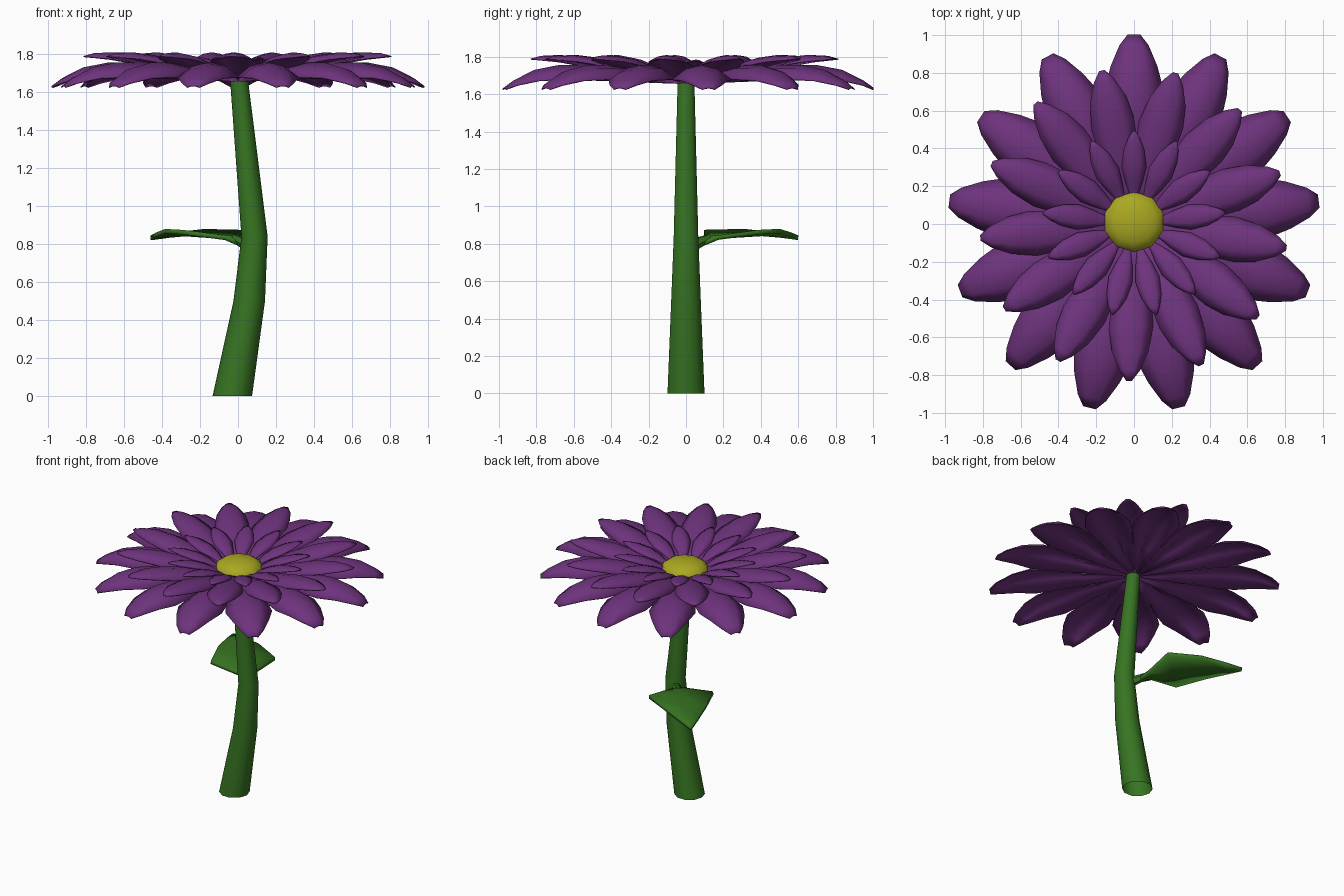
import bpy, bmesh, math
from mathutils import Vector

if "Cube" in bpy.data.objects:
    bpy.data.objects.remove(bpy.data.objects["Cube"])


def material(name, rgb):
    m = bpy.data.materials.new(name)
    m.diffuse_color = (*rgb, 1)
    m.use_nodes = True
    m.node_tree.nodes["Principled BSDF"].inputs["Base Color"].default_value = m.diffuse_color
    return m


PURPLE = material("petal purple", (0.155, 0.033, 0.205))
GREEN = material("stem green", (0.038, 0.175, 0.016))
YELLOW = material("centre yellow", (0.40, 0.39, 0.015))


def finish(bm, name, mat, angle=50):
    me = bpy.data.meshes.new(name)
    bm.normal_update()
    bm.to_mesh(me)
    bm.free()
    ob = bpy.data.objects.new(name, me)
    bpy.context.collection.objects.link(ob)
    me.materials.append(mat)
    bpy.ops.object.select_all(action='DESELECT')
    ob.select_set(True)
    bpy.context.view_layer.objects.active = ob
    bpy.ops.object.shade_smooth_by_angle(angle=math.radians(angle))
    return ob


def blade(bm, rows, angle, across, origin=(0, 0)):
    """Curved sheet pointing outward; rows are (distance, half width, z, edge drop)."""
    d = Vector((math.cos(angle), math.sin(angle), 0))
    p = Vector((-d.y, d.x, 0))
    o = Vector((*origin, 0))
    grid = []
    for r, w, z, drop in rows:
        grid.append([bm.verts.new(o + d * r + p * w * u + Vector((0, 0, z - drop * u * u)))
                     for u in across])
    for a, b in zip(grid, grid[1:]):
        for j in range(len(across) - 1):
            bm.faces.new((a[j], b[j], b[j + 1], a[j + 1]))


def thicken(ob, t):
    mod = ob.modifiers.new("thickness", 'SOLIDIFY')
    mod.thickness = t
    mod.offset = -1


def tube(bm, path, sides, side_axis):
    """Open tapered tube; path holds (centre, radius); level rings unless side_axis is given."""
    rings = []
    pts = [Vector(c) for c, _ in path]
    for i, (c, r) in enumerate(path):
        t = pts[min(i + 1, len(pts) - 1)] - pts[max(i - 1, 0)]
        if side_axis is None:
            a, b = Vector((1, 0, 0)), Vector((0, 1, 0))
        else:
            a = side_axis.normalized()
            b = t.normalized().cross(a)
        rings.append([bm.verts.new(pts[i] + a * r * math.cos(k * math.tau / sides)
                                   + b * r * math.sin(k * math.tau / sides))
                      for k in range(sides)])
    for lo, hi in zip(rings, rings[1:]):
        for k in range(sides):
            n = (k + 1) % sides
            bm.faces.new((lo[k], lo[n], hi[n], hi[k]))


# Three rings of thirteen petals
ACROSS = (-1, -0.5, 0, 0.5, 1)
LAYERS = {
    "outer_petals": (90, [(0.02, 0.007, 1.66, 0.0), (0.3, 0.077, 1.715, 0.045),
                          (0.55, 0.142, 1.755, 0.075), (0.7, 0.16, 1.755, 0.075),
                          (0.83, 0.125, 1.73, 0.055), (0.94, 0.078, 1.675, 0.025),
                          (0.995, 0.035, 1.635, 0.008)]),
    "middle_petals": (102, [(0.05, 0.013, 1.67, 0.0), (0.2, 0.05, 1.705, 0.01),
                            (0.36, 0.1, 1.755, 0.035), (0.53, 0.12, 1.795, 0.045),
                            (0.67, 0.098, 1.81, 0.035), (0.77, 0.056, 1.805, 0.02),
                            (0.825, 0.015, 1.79, 0.0)]),
    "inner_petals": (90, [(0.08, 0.012, 1.675, 0.0), (0.16, 0.025, 1.7, 0.005),
                          (0.22, 0.046, 1.735, 0.012), (0.3, 0.066, 1.765, 0.02),
                          (0.39, 0.055, 1.78, 0.015), (0.45, 0.032, 1.785, 0.01),
                          (0.49, 0.008, 1.78, 0.0)]),
}
for name, (start, rows) in LAYERS.items():
    bm = bmesh.new()
    for i in range(13):
        blade(bm, rows, math.radians(start) + i * math.tau / 13, ACROSS)
    bmesh.ops.scale(bm, vec=(0.99, 1.007, 1), verts=bm.verts)
    thicken(finish(bm, name, PURPLE), 0.006)

# Domed flower centre, upper half only
bm = bmesh.new()
bmesh.ops.create_uvsphere(bm, u_segments=10, v_segments=8, radius=1)
bmesh.ops.delete(bm, geom=[v for v in bm.verts if v.co.z < -0.01], context='VERTS')
bmesh.ops.scale(bm, vec=(0.163, 0.16, 0.068), verts=bm.verts)
bmesh.ops.translate(bm, vec=(0, 0.012, 1.692), verts=bm.verts)
finish(bm, "flower_centre", YELLOW)

# Bent, tapering stem
bm = bmesh.new()
tube(bm, [((-0.03, 0, 0), 0.104), ((0.059, 0, 0.5), 0.083),
          ((0.087, 0, 0.84), 0.069), ((0.005, 0, 1.67), 0.047)], 10, None)
finish(bm, "stem", GREEN)

# Leaf stalk
bm = bmesh.new()
tube(bm, [((0.06, 0.03, 0.79), 0.035), ((-0.02, 0.125, 0.832), 0.022)], 6, Vector((1, 0.85, 0)))
bmesh.ops.recalc_face_normals(bm, faces=bm.faces)
finish(bm, "leaf_stalk", GREEN)

# Folded leaf with raised edges
bm = bmesh.new()
blade(bm, [(0.06, 0.02, 0.815, 0.0), (0.13, 0.05, 0.845, 0.0), (0.28, 0.22, 0.855, -0.02),
           (0.5, 0.14, 0.865, -0.015), (0.66, 0.06, 0.855, -0.005), (0.76, 0.005, 0.845, 0.0)],
      math.atan2(0.56, -0.52), (-1, 0, 1), (0.06, 0.04))
thicken(finish(bm, "leaf", GREEN), 0.024)
